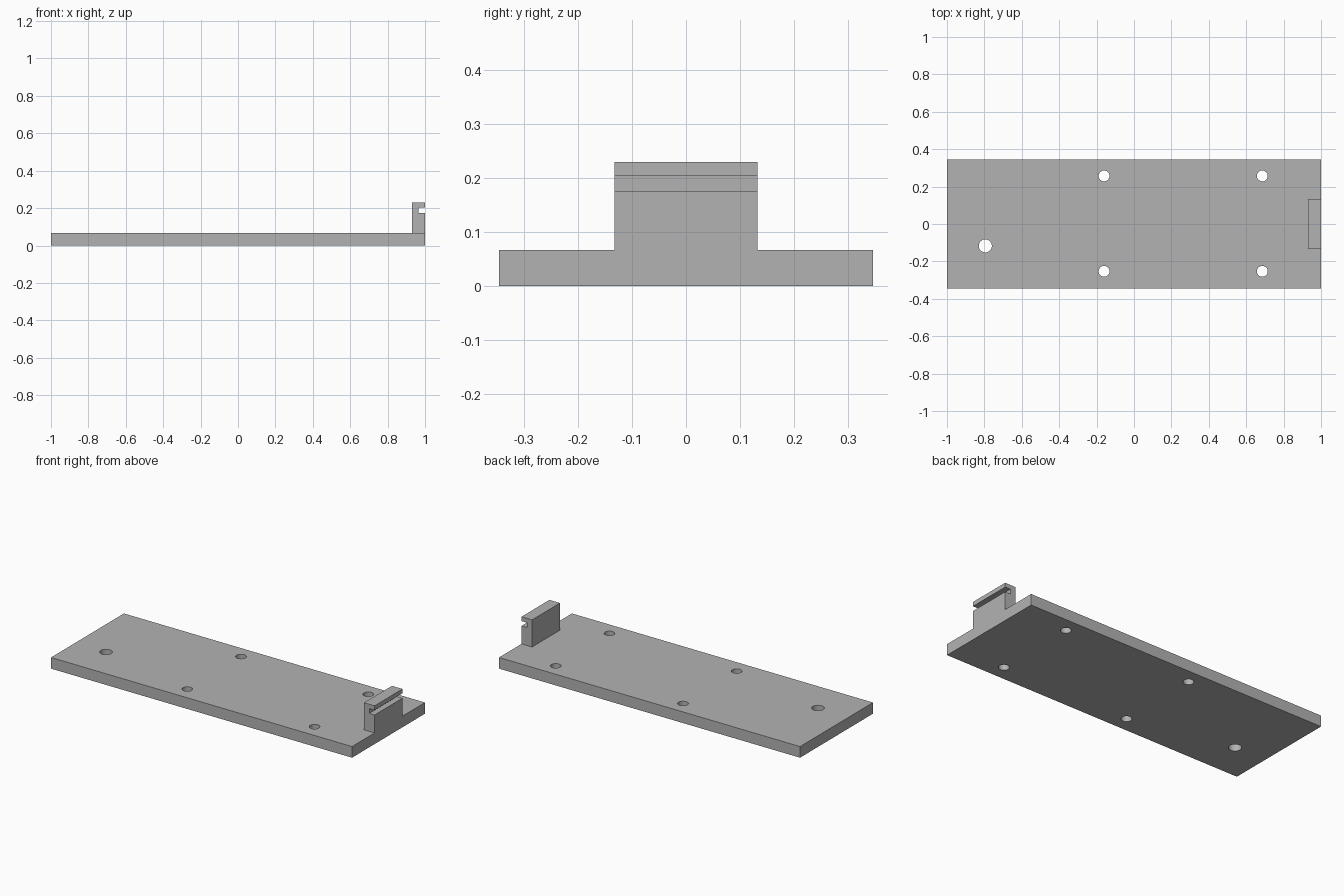
import bpy
import bmesh

cube = bpy.data.objects.get("Cube")
if cube:
    bpy.data.objects.remove(cube, do_unlink=True)

WIDTH, THICK = 0.692, 0.067
TAB_HALF = 0.1325

grey = bpy.data.materials.new("plain grey")
grey.use_nodes = True
colour = (0.45, 0.45, 0.45, 1)
grey.diffuse_color = colour
grey.node_tree.nodes["Principled BSDF"].inputs["Base Color"].default_value = colour


def extrude_profile(name, points, direction):
    """Make a solid by sweeping a closed outline along a direction."""
    bm = bmesh.new()
    face = bm.faces.new([bm.verts.new(p) for p in points])
    swept = bmesh.ops.extrude_face_region(bm, geom=[face])["geom"]
    verts = [v for v in swept if isinstance(v, bmesh.types.BMVert)]
    bmesh.ops.translate(bm, verts=verts, vec=direction)
    bmesh.ops.recalc_face_normals(bm, faces=bm.faces)
    mesh = bpy.data.meshes.new(name)
    bm.to_mesh(mesh)
    bm.free()
    mesh.materials.append(grey)
    obj = bpy.data.objects.new(name, mesh)
    bpy.context.collection.objects.link(obj)
    return obj


def combine(target, other, operation):
    """Apply a boolean and discard the helper."""
    mod = target.modifiers.new(other.name, "BOOLEAN")
    mod.operation, mod.object, mod.solver = operation, other, "EXACT"
    bpy.context.view_layer.objects.active = target
    bpy.ops.object.modifier_apply(modifier=mod.name)
    bpy.data.objects.remove(other, do_unlink=True)


# Flat base plate
half = WIDTH / 2
outline = [(-1, -half, 0), (1, -half, 0), (1, half, 0), (-1, half, 0)]
plate = extrude_profile("mounting_plate", outline, (0, 0, THICK))

# Upright end tab with a slot open to the outside
section = [(0.93, THICK), (1, THICK), (1, 0.175), (0.965, 0.175),
           (0.965, 0.204), (1, 0.204), (1, 0.23), (0.93, 0.23)]
tab = extrude_profile("slotted_tab", [(x, -TAB_HALF, z) for x, z in section],
                      (0, 2 * TAB_HALF, 0))
combine(plate, tab, "UNION")

# Four screw holes and one larger hole
holes = [(x, y, 0.029) for x in (-0.16, 0.686) for y in (-0.253, 0.257)]
holes.append((-0.795, -0.117, 0.035))
for x, y, radius in holes:
    bpy.ops.mesh.primitive_cylinder_add(vertices=48, radius=radius, depth=0.3,
                                        location=(x, y, 0))
    cutter = bpy.context.object
    cutter.name = "hole_cutter"
    cutter.hide_render = True
    cutter.data.materials.append(grey)
    combine(plate, cutter, "DIFFERENCE")

# Smooth hole walls, sharp plate edges
bpy.ops.object.select_all(action="DESELECT")
plate.select_set(True)
bpy.context.view_layer.objects.active = plate
bpy.ops.object.shade_smooth_by_angle()
